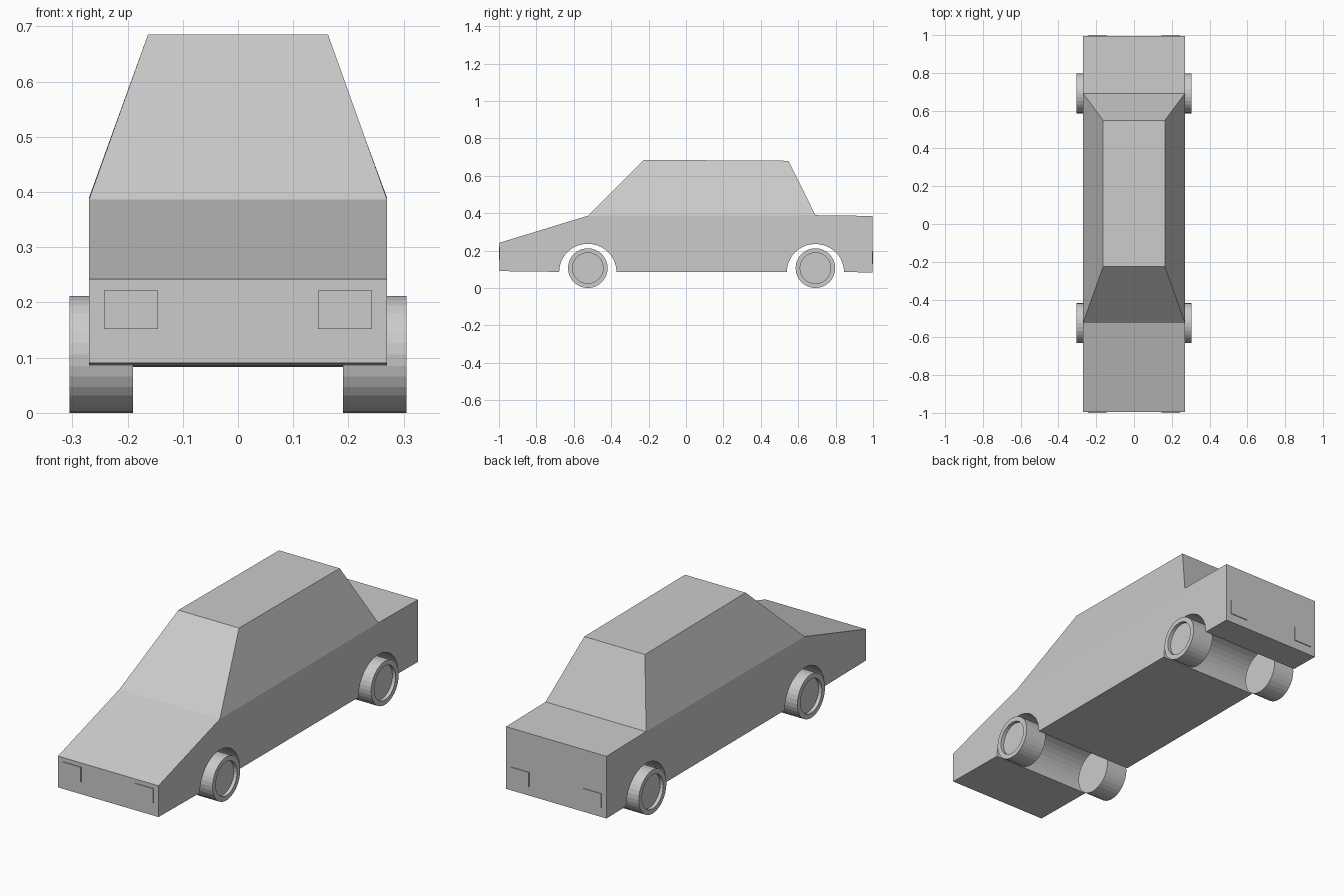
import bpy, bmesh, math
from mathutils import Vector

if "Cube" in bpy.data.objects:
    bpy.data.objects.remove(bpy.data.objects["Cube"])

HALF_W = 0.27
AXLES = (-0.525, 0.692)


def finish(bm, name):
    bmesh.ops.recalc_face_normals(bm, faces=bm.faces)
    mesh = bpy.data.meshes.new(name)
    bm.to_mesh(mesh)
    bm.free()
    obj = bpy.data.objects.new(name, mesh)
    bpy.context.collection.objects.link(obj)
    return obj


def arch(y, z, radius=0.153, steps=20):
    # wheel arch points, running from front to back
    return [(y - radius * math.cos(math.pi * i / steps),
             z + 0.15 * math.sin(math.pi * i / steps)) for i in range(steps + 1)]


# Body: side profile with wheel arches, extruded across the width
profile = [(-0.996, 0.09)] + arch(AXLES[0], 0.086) + arch(AXLES[1], 0.085)
profile += [(0.996, 0.083), (0.996, 0.385), (0.692, 0.389), (-0.525, 0.386), (-0.996, 0.242)]
bm = bmesh.new()
side = bm.faces.new([bm.verts.new((-HALF_W, y, z)) for y, z in profile])
ext = bmesh.ops.extrude_face_region(bm, geom=[side], use_keep_orig=True)
bmesh.ops.translate(bm, vec=(2 * HALF_W, 0, 0),
                    verts=[g for g in ext["geom"] if isinstance(g, bmesh.types.BMVert)])

# Cabin: raise the deck between hood and trunk and taper it to the roof
bm.faces.ensure_lookup_table()
deck = [f for f in bm.faces if len(f.verts) == 4
        and abs(f.calc_center_median().y - 0.0835) < 0.02
        and f.calc_center_median().z > 0.3]
ext = bmesh.ops.extrude_face_region(bm, geom=deck)
for v in [g for g in ext["geom"] if isinstance(g, bmesh.types.BMVert)]:
    x = math.copysign(0.163, v.co.x)
    v.co = Vector((x, -0.225, 0.685)) if v.co.y < 0 else Vector((x, 0.548, 0.68))
finish(bm, "car_body")

# Wheels: lathed section with a recessed hub on the outer face
section = [(0.19, 0), (0.19, 0.106), (0.305, 0.106), (0.305, 0.082), (0.288, 0.082), (0.288, 0)]
for end, y in zip(("front", "rear"), AXLES):
    for label, s in (("left", -1), ("right", 1)):
        bm = bmesh.new()
        vs = [bm.verts.new((s * x, 0, r)) for x, r in section]
        edges = [bm.edges.new(p) for p in zip(vs, vs[1:])]
        bmesh.ops.spin(bm, geom=vs + edges, cent=(0, 0, 0), axis=(1, 0, 0),
                       angle=2 * math.pi, steps=32)
        bmesh.ops.remove_doubles(bm, verts=bm.verts, dist=1e-4)
        finish(bm, f"{end}_{label}_wheel").location = (0, y, 0.106)

# Lights: thin plates on the nose and tail
for name, y, z in (("headlight", -0.993, 0.187), ("tail_light", 0.993, 0.162)):
    for label, s in (("left", -1), ("right", 1)):
        bm = bmesh.new()
        bmesh.ops.create_cube(bm, size=1)
        bmesh.ops.scale(bm, vec=(0.098, 0.014, 0.07), verts=bm.verts)
        finish(bm, f"{label}_{name}").location = (s * 0.194, y, z)
